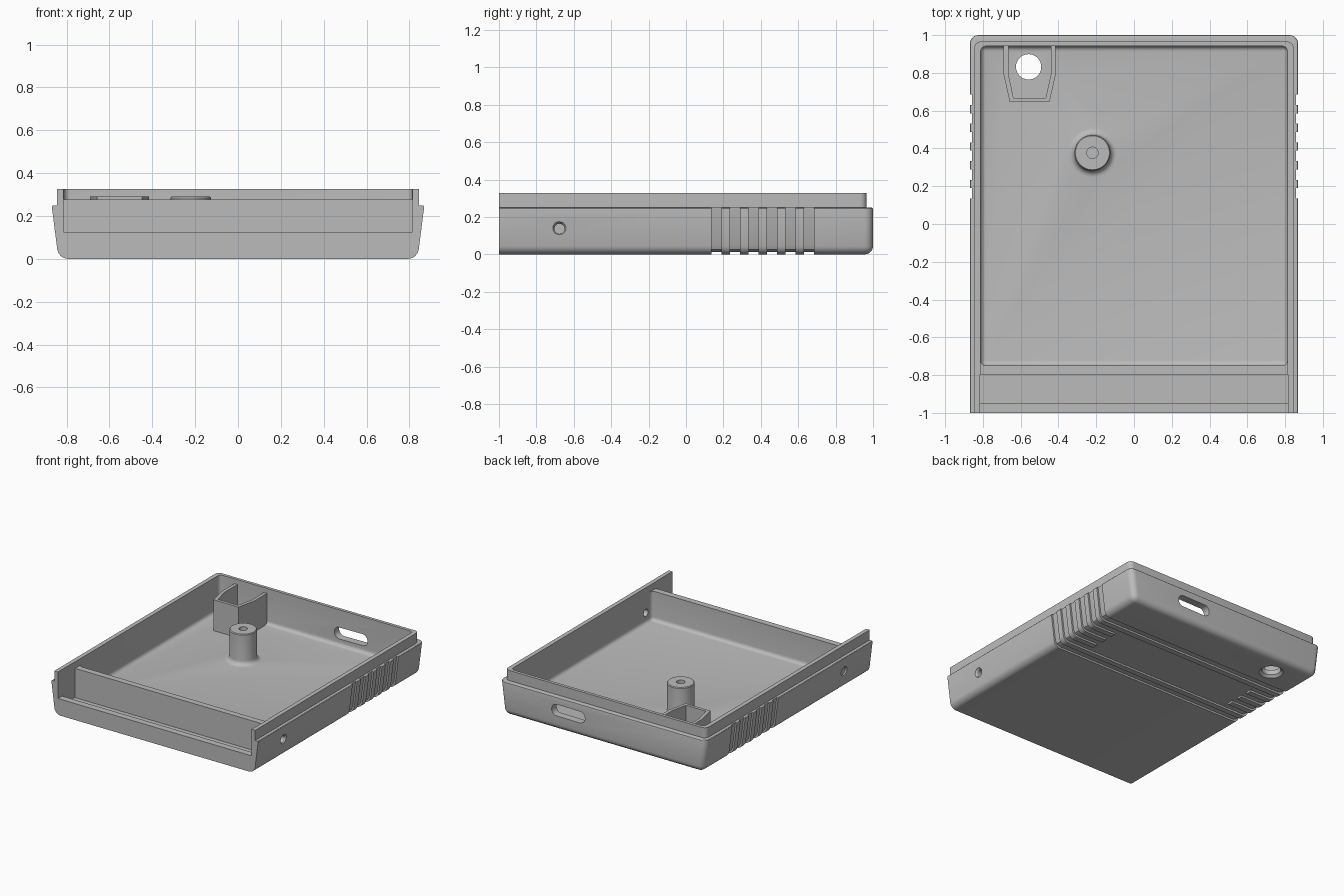
import bpy, bmesh, math
from mathutils import Matrix, Vector

if "Cube" in bpy.data.objects:
    bpy.data.objects.remove(bpy.data.objects["Cube"])

grey = bpy.data.materials.new("plain grey plastic")
grey.use_nodes = True
colour = (0.5, 0.5, 0.5, 1)
grey.diffuse_color = colour
grey.node_tree.nodes["Principled BSDF"].inputs["Base Color"].default_value = colour


def finish(name, bm):
    bmesh.ops.recalc_face_normals(bm, faces=bm.faces)
    mesh = bpy.data.meshes.new(name)
    bm.to_mesh(mesh)
    bm.free()
    mesh.materials.append(grey)
    obj = bpy.data.objects.new(name, mesh)
    bpy.context.collection.objects.link(obj)
    return obj


def round_edges(bm, rule, radius, segments=6):
    edges = [e for e in bm.edges if rule(*[v.co for v in e.verts])]
    bmesh.ops.bevel(bm, geom=edges, offset=radius, segments=segments,
                    profile=0.5, affect='EDGES')


def block(name, half_x, y0, y1, z0, z1, rounds=(), foot_x=None):
    """Box centred on x, with an optional narrower foot and rounded edges."""
    bm = bmesh.new()
    bmesh.ops.create_cube(bm, size=1)
    for v in bm.verts:
        low = v.co.z < 0
        half = foot_x if low and foot_x else half_x
        v.co = (math.copysign(half, v.co.x), y0 if v.co.y < 0 else y1, z0 if low else z1)
    for rule, radius, segments in rounds:
        round_edges(bm, rule, radius, segments)
    return finish(name, bm)


def prism(name, points, to_3d, sweep):
    """Outline swept along a vector."""
    bm = bmesh.new()
    face = bm.faces.new([bm.verts.new(to_3d(*p)) for p in points])
    extruded = bmesh.ops.extrude_face_region(bm, geom=[face])["geom"]
    verts = [g for g in extruded if isinstance(g, bmesh.types.BMVert)]
    bmesh.ops.translate(bm, verts=verts, vec=Vector(sweep))
    return finish(name, bm)


def cone(name, centre, r1, r2, depth, axis='Z', sides=40):
    bm = bmesh.new()
    turn = Matrix.Rotation(math.pi / 2, 4, 'Y') if axis == 'X' else Matrix()
    bmesh.ops.create_cone(bm, cap_ends=True, segments=sides, radius1=r1, radius2=r2,
                          depth=depth, matrix=Matrix.Translation(centre) @ turn)
    return finish(name, bm)


def lathe(name, centre, profile, sides=48):
    bm = bmesh.new()
    verts = [bm.verts.new((r, 0, z)) for r, z in profile]
    edges = [bm.edges.new(pair) for pair in zip(verts, verts[1:])]
    bmesh.ops.spin(bm, geom=verts + edges, cent=(0, 0, 0), axis=(0, 0, 1),
                   angle=math.tau, steps=sides)
    bmesh.ops.remove_doubles(bm, verts=bm.verts, dist=1e-5)
    bmesh.ops.translate(bm, verts=bm.verts, vec=centre)
    return finish(name, bm)


def combine(target, tool, operation='DIFFERENCE'):
    mod = target.modifiers.new(tool.name, 'BOOLEAN')
    mod.operation, mod.solver, mod.object = operation, 'EXACT', tool
    bpy.context.view_layer.objects.active = target
    bpy.ops.object.modifier_apply(modifier=mod.name)
    bpy.data.objects.remove(tool)


FLOOR = 0.055
SHOULDER = 0.25


def at_back(y):
    return lambda a, b: a.y > y and b.y > y and abs(a.z - b.z) > 0.1


def lower_or_back(a, b):
    bottom = a.z < 0.01 and b.z < 0.01 and max(a.y, b.y) > 0
    return bottom or at_back(0.9)(a, b)


def shoulder_edge(a, b):
    return min(a.z, b.z) > SHOULDER - 0.001 and max(a.y, b.y) > 0


def upright_or_floor(a, b):
    return min(a.z, b.z) < FLOOR + 0.001


# Tapered outer tray and the raised rim inside its shoulder
shell = block("tray_shell", 0.87, -1, 1, 0, SHOULDER,
              [(lower_or_back, 0.045, 6), (shoulder_edge, 0.008, 3)], foot_x=0.838)
rim = block("rim", 0.845, -1, 0.966, 0.15, 0.327, [(at_back(0.9), 0.035, 6)])
combine(shell, rim, 'UNION')

# Main cavity, front pocket, open front and lowered cross wall
combine(shell, block("cavity", 0.812, -0.75, 0.942, FLOOR, 0.5, [(upright_or_floor, 0.028, 5)]))
combine(shell, block("front_pocket", 0.814, -0.95, -0.797, FLOOR, 0.5))
combine(shell, block("front_opening", 0.814, -1.1, -0.9, 0.125, 0.5))
combine(shell, block("cross_wall_gap", 0.812, -0.85, -0.72, 0.277, 0.5))

# Grip grooves that wrap the sides and underside
inner = [(0.861, 0.28), (0.832, 0.05), (0.82, 0.026), (0.793, 0.014)]
outline = [(0.95, 0.28)] + inner
outline += [(-x, z) for x, z in reversed(inner)] + [(-0.95, 0.28), (-0.95, -0.05), (0.95, -0.05)]
for i in range(6):
    combine(shell, prism("grip_groove", outline, lambda x, z: (x, 0.135 + 0.099 * i, z), (0, 0.055, 0)))

# Rounded label recess under the base
combine(shell, block("label_recess", 0.62, 0.235, 0.585, -0.05, 0.0142,
                     [(lambda a, b: abs(a.z - b.z) > 0.05, 0.05, 6)]))

# Bracket around the base hole
MID = -0.5525
side = [(0.1375, 0.955), (0.1375, 0.79), (0.105, 0.645)]
inside = [(0.085, 0.668), (0.1125, 0.793), (0.1125, 0.955)]
half = side, inside
bracket_line = ([(-x, y) for x, y in side] + [(x, y) for x, y in reversed(side)]
                + [(x, y) for x, y in reversed(inside)] + [(-x, y) for x, y in inside])
combine(shell, prism("bracket", bracket_line, lambda x, y: (MID + x, y, FLOOR - 0.015),
                     (0, 0, 0.25)), 'UNION')

# Screw post with a flared foot
flare = [(0.13 - 0.035 * math.sin(t), FLOOR + 0.035 * (1 - math.cos(t)))
         for t in [math.pi / 2 * k / 6 for k in range(7)]]
post = [(0, FLOOR - 0.02), (0.13, FLOOR - 0.02)] + flare + [
    (0.095, 0.284), (0.09, 0.29), (0.03, 0.29), (0.03, 0.1), (0, 0.1)]
combine(shell, lathe("screw_post", (-0.22, 0.377, 0), post), 'UNION')

# Base hole with a chamfered mouth
combine(shell, cone("base_hole", (-0.558, 0.832, 0.05), 0.067, 0.067, 0.3))
combine(shell, cone("base_hole_chamfer", (-0.558, 0.832, 0), 0.105, 0.065, 0.04))

# Side pin holes with countersinks
combine(shell, cone("pin_hole", (0, -0.677, 0.137), 0.027, 0.027, 2, 'X', 24))
for s in (-1, 1):
    inner_r, outer_r = 0.027, 0.042
    radii = (inner_r, outer_r) if s > 0 else (outer_r, inner_r)
    combine(shell, cone("pin_countersink", (s * 0.855, -0.677, 0.137), *radii, 0.022, 'X', 24))

# Rounded slot through the back wall
slot = []
for k in range(18):
    a = math.tau * (k + 0.5) / 18
    slot.append((0.29 + math.copysign(0.095, math.cos(a)) + 0.045 * math.cos(a),
                 0.15 + 0.045 * math.sin(a)))
combine(shell, prism("back_slot", slot, lambda x, z: (x, 0.9, z), (0, 0.2, 0)))

# Smooth curves, crisp edges
bpy.ops.object.select_all(action='DESELECT')
shell.select_set(True)
bpy.context.view_layer.objects.active = shell
bpy.ops.object.shade_smooth_by_angle(angle=math.radians(30))
